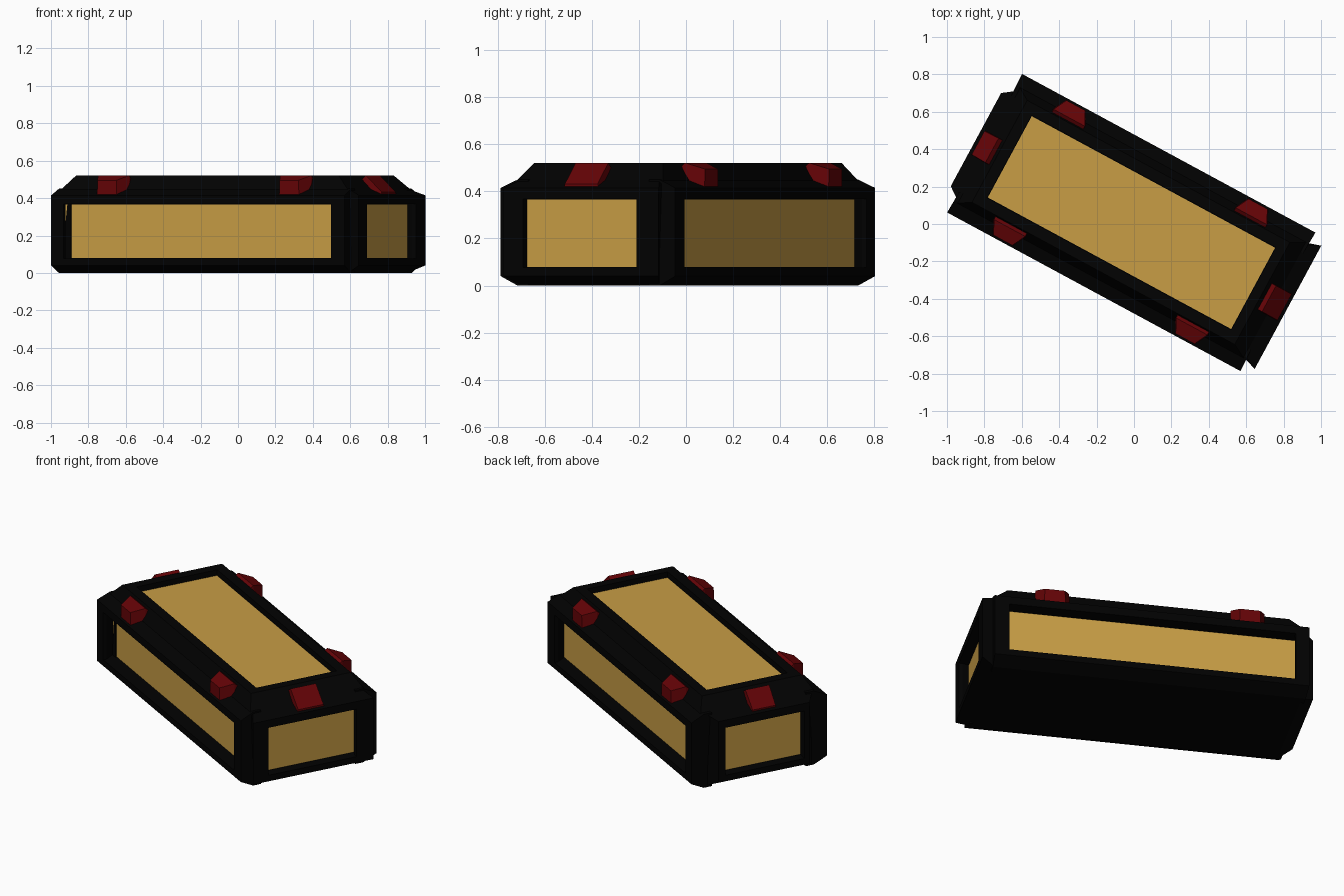
import bpy, bmesh, math
from mathutils import Matrix, Vector

if "Cube" in bpy.data.objects:
    bpy.data.objects.remove(bpy.data.objects["Cube"])

YAW = math.radians(-28.4)


def material(name, col):
    m = bpy.data.materials.new(name)
    m.diffuse_color = (*col, 1)
    m.use_nodes = True
    m.node_tree.nodes["Principled BSDF"].inputs["Base Color"].default_value = m.diffuse_color
    return m


BLACK = material("black", (0.0005, 0.0005, 0.0005))
GOLD = material("gold", (0.58, 0.34, 0.06))
RED = material("dark_red", (0.13, 0.001, 0.002))


def finish(bm, name, mat, turn=0.0):
    bmesh.ops.recalc_face_normals(bm, faces=bm.faces)
    bm.transform(Matrix.Rotation(YAW + math.radians(turn), 4, 'Z'))
    me = bpy.data.meshes.new(name)
    bm.to_mesh(me)
    bm.free()
    me.materials.append(mat)
    ob = bpy.data.objects.new(name, me)
    bpy.context.collection.objects.link(ob)
    return ob


def loft(rings):
    """Closed solid through matching rings of points; also returns side and end faces."""
    bm = bmesh.new()
    loops = [[bm.verts.new(p) for p in r] for r in rings]
    n = len(rings[0])
    sides = [bm.faces.new((a[i], a[(i + 1) % n], b[(i + 1) % n], b[i]))
             for a, b in zip(loops, loops[1:]) for i in range(n)]
    caps = [bm.faces.new(loops[0]), bm.faces.new(loops[-1])]
    bmesh.ops.recalc_face_normals(bm, faces=bm.faces)
    return bm, sides, caps


def rect(x0, x1, y, z):
    return [(x0, -y, z), (x1, -y, z), (x1, y, z), (x0, y, z)]


def recess(bm, face, *openings):
    """Inset a face repeatedly, fitting it to each given opening in turn."""
    for corners in openings:
        bmesh.ops.inset_region(bm, faces=[face], thickness=0.01)
        for v, co in [(v, min(corners, key=lambda c: (Vector(c) - v.co).length)) for v in face.verts]:
            v.co = co


# Body with sloped shoulders and a framed top
body, _, caps = loft([rect(-0.85, 0.84, 0.31, 0), rect(-0.85, 0.84, 0.31, 0.385),
                      rect(-0.885, 0.858, 0.352, 0.446), rect(-0.817, 0.78, 0.31, 0.52)])
recess(body, caps[1], rect(-0.757, 0.726, 0.25, 0.52), rect(-0.757, 0.726, 0.25, 0.485))
finish(body, "case_body", BLACK)
bm, _, _ = loft([rect(-0.755, 0.724, 0.247, 0.47), rect(-0.755, 0.724, 0.247, 0.487)])
finish(bm, "top_gold_panel", GOLD)


# Side frames with recessed gold panels tucked under a thin rim
def side(name, turn, p0, p1, h0, h1, rim, gold, c=0.0, gold_c=0.0, depth=0.06):
    profile = [(p0 - 0.05, 0, h0), (p0, 0, h0), (p1, 0.04, h1),
               (p1, 0.415, h1), (p0, 0.45, h0), (p0 - 0.05, 0.45, h0)]
    bm, faces, _ = loft([[(o, c + s * h, z) for o, z, h in profile] for s in (-1, 1)])

    def opening(o, g):
        return [(o, gold_c + s * g, z) for s in (-1, 1) for z in (0.077, 0.368)]
    recess(bm, faces[2], opening(p1, rim), opening(p1 - 0.022, rim), opening(p1 - depth, gold))
    finish(bm, name + "_frame", BLACK, turn)
    a, b = gold_c - gold, gold_c + gold
    bm, _, _ = loft([[(o, a, 0.079), (o, b, 0.079), (o, b, 0.366), (o, a, 0.366)]
                     for o in (p1 - depth - 0.006, p1 - depth + 0.002)])
    finish(bm, name + "_gold_panel", GOLD, turn)


side("front_long", -90, 0.342, 0.421, 0.887, 0.8915, 0.812, 0.855, -0.0165, -0.02, 0.085)
side("back_long", 90, 0.342, 0.421, 0.887, 0.8915, 0.812, 0.85, 0.0165, 0.02, 0.08)
side("right_end", 0, 0.85, 0.936, 0.332, 0.374, 0.274, 0.288, 0, -0.006)
side("left_end", 180, 0.88, 0.958, 0.34, 0.283, 0.245, 0.25, 0.005, 0.012)


# Red studs set on the shoulders
def stud(name, turn, t, inner, outer, half_in, half_out, lip):
    rings = []
    for o, h, top in ((inner - 0.04, half_in, 0.49), (inner, half_in, 0.521),
                      (outer, half_out, lip)):
        rings.append([(o, t - h, 0.415), (o, t + h, 0.415), (o, t + h * 0.95, top), (o, t - h * 0.95, top)])
    bm, _, _ = loft(rings)
    finish(bm, name, RED, turn)


for turn, label in ((-90, "front"), (90, "back")):
    sign = 1 if turn < 0 else -1
    for u, end in ((-0.575, "left"), (0.532, "right")):
        stud(f"{label}_{end}_stud", turn, sign * u, 0.335, 0.41, 0.1, 0.06, 0.495)
stud("right_end_stud", 0, -0.008, 0.825, 0.92, 0.083, 0.083, 0.432)
stud("left_end_stud", 180, 0.015, 0.855, 0.94, 0.078, 0.075, 0.432)
